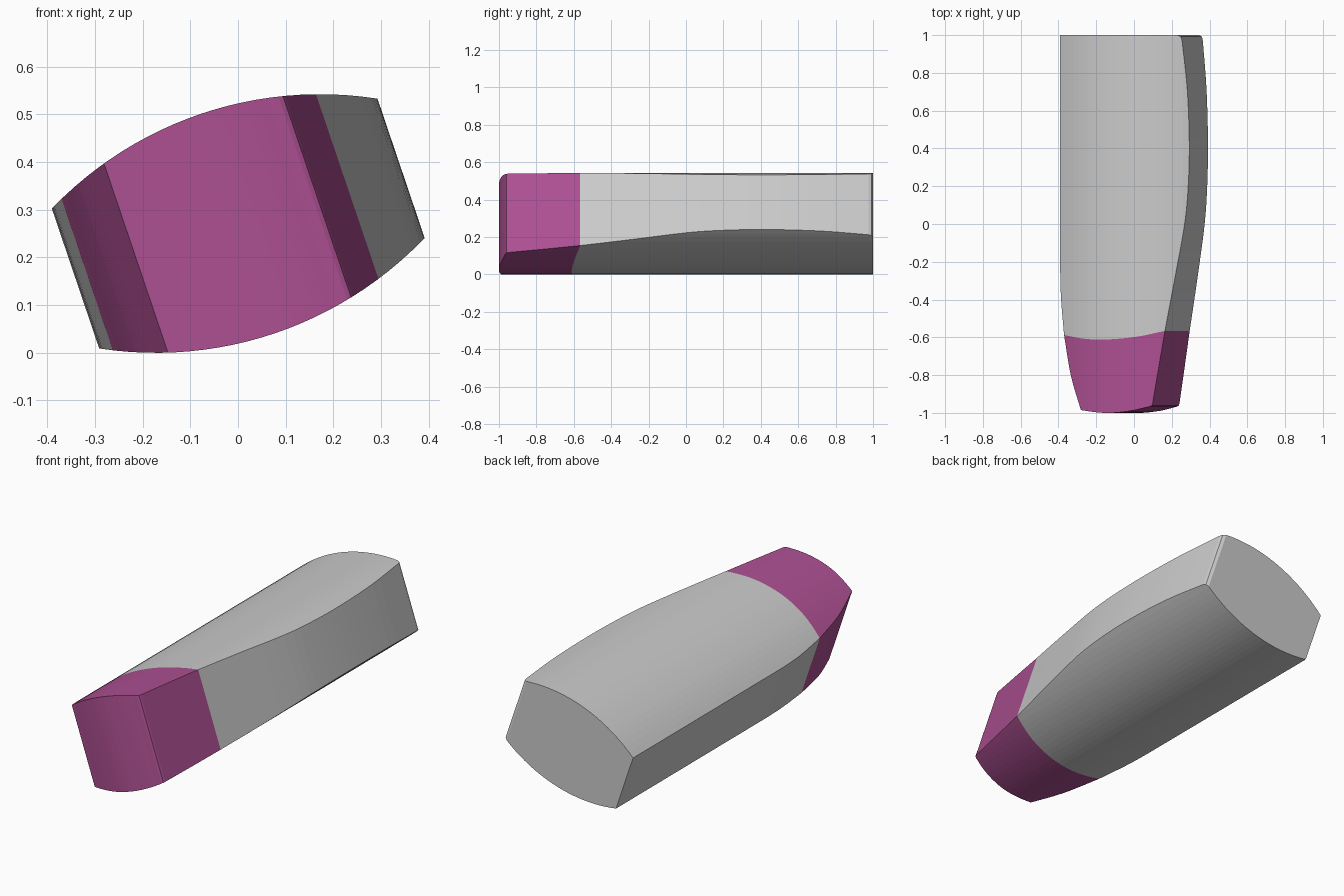
import bpy, bmesh, math
from mathutils import Vector

if "Cube" in bpy.data.objects:
    bpy.data.objects.remove(bpy.data.objects["Cube"])

TILT = math.radians(18.7)
CENTRE_Z = 0.271
RADIUS, CROWN, HALF_W = 0.78, 0.243, 0.42


def place(u, y, v):
    # Cross-section coordinates (u across, v thickness), tilted about y
    c, s = math.cos(TILT), math.sin(TILT)
    return Vector((c * u - s * v, y, CENTRE_Z + s * u + c * v))


def spline(pts, steps):
    # Smooth curve through the points
    p = [Vector(q) for q in pts]
    p = [2 * p[0] - p[1]] + p + [2 * p[-1] - p[-2]]
    out = []
    for i in range(1, len(p) - 2):
        a, b, c, d = p[i - 1:i + 3]
        for k in range(steps):
            t = k / steps
            out.append(0.5 * (2 * b + (c - a) * t + (2 * a - 5 * b + 4 * c - d) * t * t
                              + (3 * b - a - 3 * c + d) * t ** 3))
    return [tuple(q) for q in out + [p[-2]]]


def prism(name, lower, upper):
    # Closed solid between two matching rings
    bm = bmesh.new()
    a = [bm.verts.new(q) for q in lower]
    b = [bm.verts.new(q) for q in upper]
    n = len(a)
    bm.faces.new(a[::-1])
    bm.faces.new(b)
    for i in range(n):
        j = (i + 1) % n
        bm.faces.new((a[i], a[j], b[j], b[i]))
    bmesh.ops.recalc_face_normals(bm, faces=bm.faces)
    me = bpy.data.meshes.new(name)
    bm.to_mesh(me)
    bm.free()
    ob = bpy.data.objects.new(name, me)
    bpy.context.collection.objects.link(ob)
    return ob


# Lens-shaped cross-section used to trim both parts
N = 28
us = [HALF_W * (2 * i / N - 1) for i in range(N + 1)]
top = [(u, CROWN - RADIUS + math.sqrt(RADIUS ** 2 - u * u)) for u in us]
lens = top + [(u, -v) for u, v in reversed(top)]
cutter = prism("lens_cutter", [place(u, -1.2, v) for u, v in lens],
               [place(u, 1.2, v) for u, v in lens])
cutter.hide_render = True


def lens_part(name, outline):
    ob = prism(name, [place(u, y, -0.4) for u, y in outline],
               [place(u, y, 0.4) for u, y in outline])
    mod = ob.modifiers.new("lens", 'BOOLEAN')
    mod.operation = 'INTERSECT'
    mod.solver = 'EXACT'
    mod.object = cutter
    bpy.context.view_layer.objects.active = ob
    bpy.ops.object.modifier_apply(modifier=mod.name)
    return ob


# Curved joint between body and tip, left to right
joint = spline([(-0.334, -0.588), (-0.2, -0.608), (-0.06, -0.611),
                (0.1, -0.596), (0.242, -0.566)], 4)

# Grey body: joint, swelling right side, flat back, straight left side
right = spline([(0.242, -0.566), (0.289, -0.3), (0.339, 0.0), (0.357, 0.22),
                (0.361, 0.45), (0.351, 0.72), (0.326, 0.975)], 4)
left = spline([(-0.36, -0.25), (-0.354, -0.4), (-0.334, -0.588)], 4)
lens_part("body", joint + right[1:] + [(0.32, 0.992), (0.305, 1.0), (-0.36, 1.0)] + left[:-1])

# Coloured tip: rounded nose, tapering sides, joint
nose = spline([(-0.226, -0.985), (-0.13, -0.997), (-0.04, -1.0),
               (0.07, -0.988), (0.166, -0.966)], 4)
tip_left = spline([(-0.334, -0.588), (-0.29, -0.8), (-0.226, -0.985)], 5)
tip = lens_part("tip", nose + [(0.175, -0.961), (0.179, -0.95)] + joint[::-1] + tip_left[1:-1])

mat = bpy.data.materials.new("magenta")
mat.diffuse_color = (0.42, 0.08, 0.29, 1)
mat.use_nodes = True
mat.node_tree.nodes["Principled BSDF"].inputs["Base Color"].default_value = mat.diffuse_color
tip.data.materials.clear()
tip.data.materials.append(mat)
for p in tip.data.polygons:
    p.material_index = 0

bpy.data.objects.remove(cutter)
